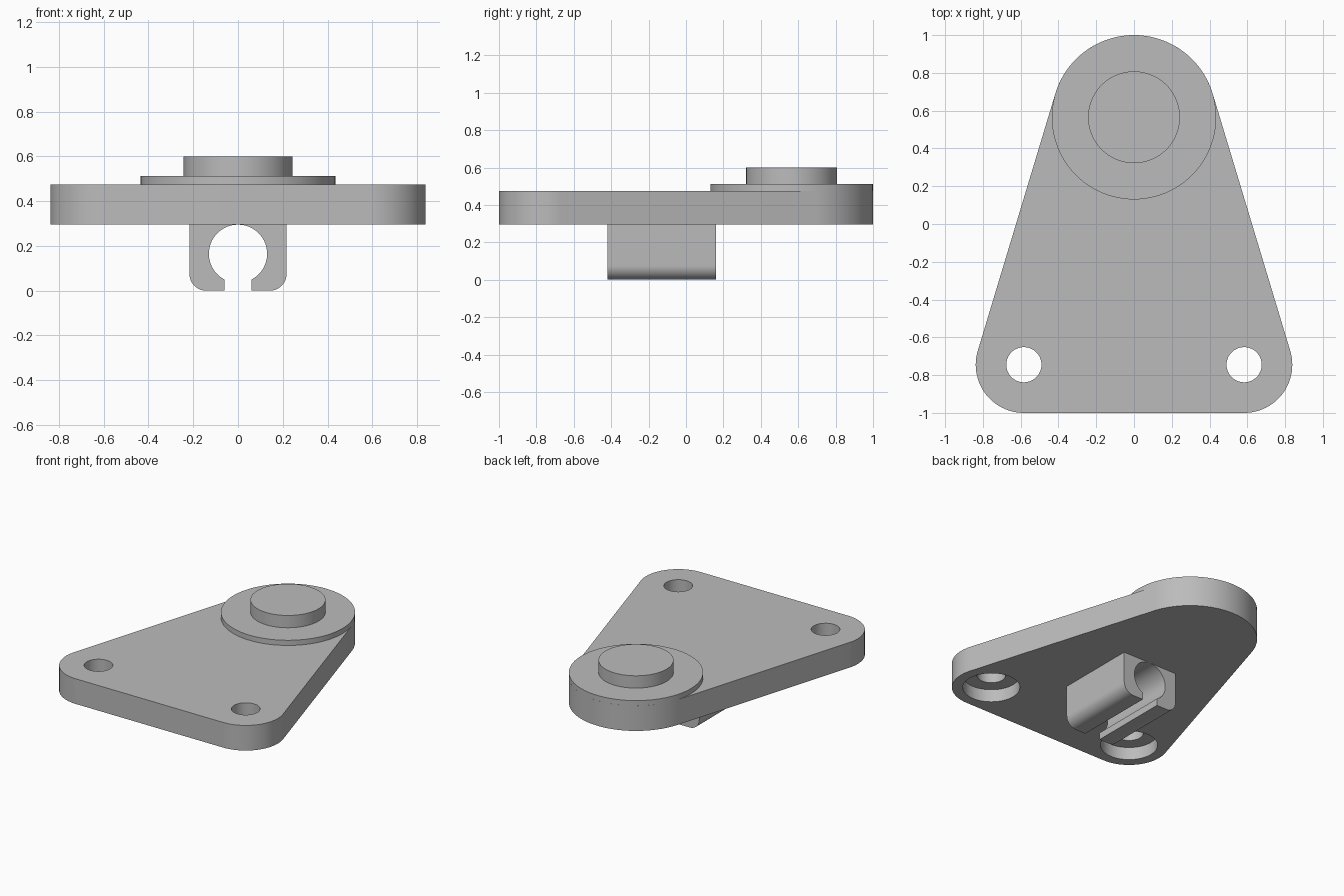
import bpy
import bmesh
from math import sin, cos, asin, atan2, hypot, pi, radians

cube = bpy.data.objects.get("Cube")
if cube:
    bpy.data.objects.remove(cube, do_unlink=True)

grey = bpy.data.materials.new("plain_grey")
grey.use_nodes = True
grey.diffuse_color = (0.5, 0.5, 0.5, 1)
grey.node_tree.nodes["Principled BSDF"].inputs["Base Color"].default_value = (0.5, 0.5, 0.5, 1)

PLATE_LOW, PLATE_TOP = 0.295, 0.475
HUB_Y, HUB_R = 0.565, 0.435
EAR_X, EAR_Y, EAR_R = 0.583, -0.745, 0.255


def arc(cx, cy, r, start, end, steps):
    """Points along a circular arc, angles in radians."""
    return [(cx + r * cos(start + (end - start) * i / steps),
             cy + r * sin(start + (end - start) * i / steps)) for i in range(steps + 1)]


def prism(name, outline, vector, place):
    """Extrude a closed 2D outline along a vector."""
    bm = bmesh.new()
    face = bm.faces.new([bm.verts.new(place(a, b)) for a, b in outline])
    new = bmesh.ops.extrude_face_region(bm, geom=[face])["geom"]
    bmesh.ops.translate(bm, vec=vector, verts=[v for v in new if isinstance(v, bmesh.types.BMVert)])
    bmesh.ops.recalc_face_normals(bm, faces=bm.faces)
    mesh = bpy.data.meshes.new(name)
    bm.to_mesh(mesh)
    bm.free()
    mesh.materials.append(grey)
    obj = bpy.data.objects.new(name, mesh)
    bpy.context.collection.objects.link(obj)
    return obj


def disc(name, x, y, r, low, high):
    return prism(name, arc(x, y, r, 0, 2 * pi, 96)[:-1], (0, 0, high - low),
                 lambda a, b: (a, b, low))


def cut(target, cutter):
    """Subtract the cutter for good and remove it."""
    cutter.hide_render = True
    mod = target.modifiers.new("cut", 'BOOLEAN')
    mod.operation, mod.solver, mod.object = 'DIFFERENCE', 'EXACT', cutter
    bpy.context.view_layer.objects.active = target
    bpy.ops.object.modifier_apply(modifier=mod.name)
    bpy.data.objects.remove(cutter, do_unlink=True)


# Plate: three round corners joined by tangent sides
dx, dy = EAR_X, HUB_Y - EAR_Y
tilt = atan2(dx, dy) - asin((HUB_R - EAR_R) / hypot(dx, dy))
outline = arc(0, HUB_Y, HUB_R, tilt, pi - tilt, 64)
outline += arc(-EAR_X, EAR_Y, EAR_R, pi - tilt, 1.5 * pi, 32)
outline += arc(EAR_X, EAR_Y, EAR_R, -pi / 2, tilt, 32)
plate = prism("mounting_plate", outline, (0, 0, PLATE_TOP - PLATE_LOW),
              lambda a, b: (a, b, PLATE_LOW))

# Screw holes with wide recesses underneath
for side in (-1, 1):
    cut(plate, disc("hole_cutter", side * EAR_X, EAR_Y, 0.093, 0.2, 0.6))
    cut(plate, disc("recess_cutter", side * EAR_X, EAR_Y, 0.185, 0.2, 0.385))

# Stepped round boss
flange = disc("boss_flange", 0, HUB_Y, HUB_R, PLATE_TOP, 0.512)
boss = disc("boss", 0, HUB_Y, 0.243, 0.512, 0.6)

# Open cable clip below the plate
half_w, fillet, bore_z, bore_r, slot = 0.217, 0.075, 0.165, 0.13, 0.06
gap = asin(slot / bore_r)
profile = [(half_w, PLATE_LOW)]
profile += arc(half_w - fillet, fillet, fillet, 0, -pi / 2, 12)
profile += [(slot, 0)]
profile += arc(0, bore_z, bore_r, -pi / 2 + gap, pi / 2, 40)
profile += [(-a, b) for a, b in reversed(profile[:-1])]
clip = prism("clip", profile, (0, 0.58, 0), lambda a, b: (a, -0.42, b))

# Smooth curved walls, sharp edges
bpy.ops.object.select_all(action='DESELECT')
for obj in (plate, flange, boss, clip):
    obj.select_set(True)
bpy.context.view_layer.objects.active = plate
bpy.ops.object.shade_smooth_by_angle(angle=radians(30))
